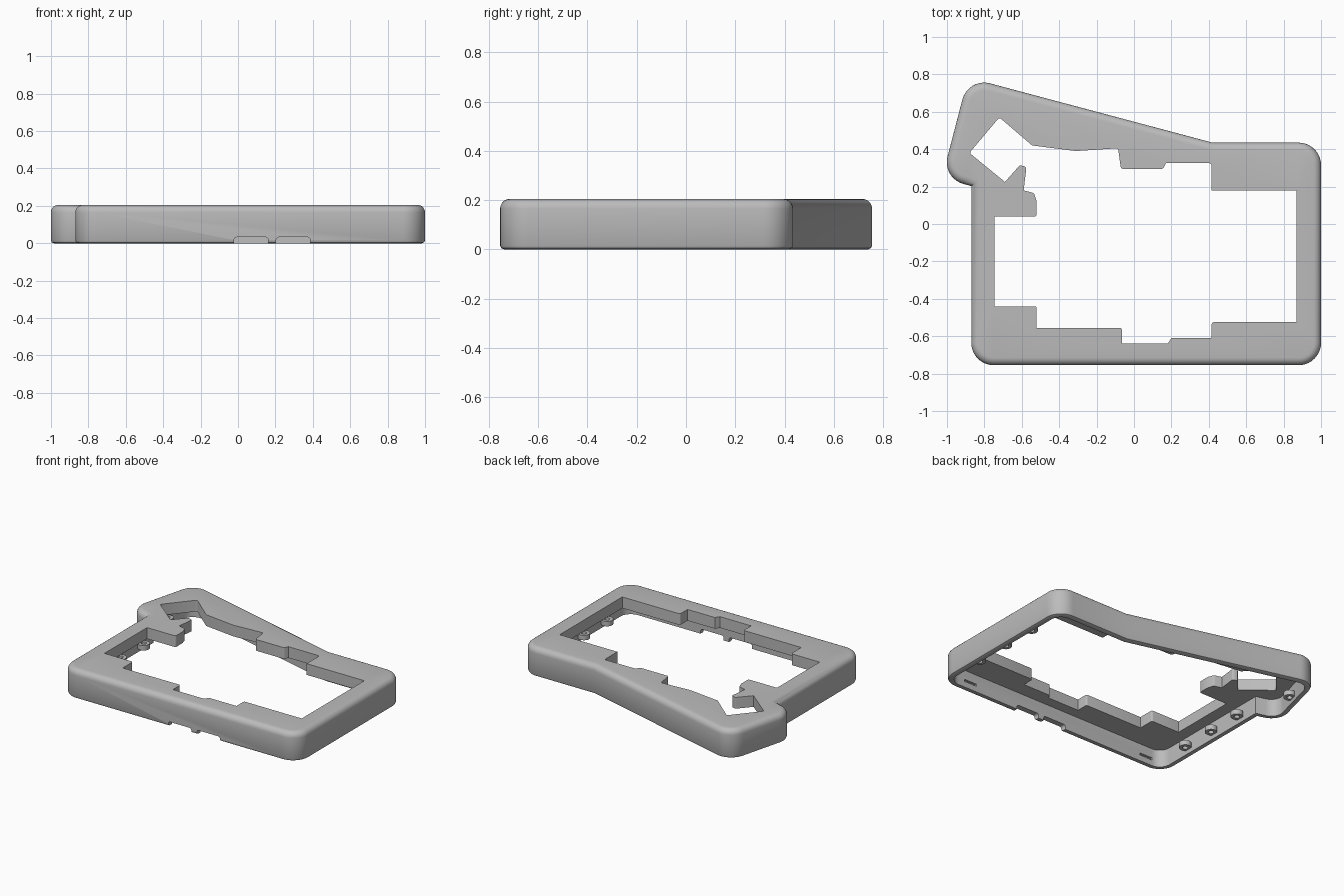
import bpy, bmesh, math
from mathutils import Vector

cube = bpy.data.objects.get("Cube")
if cube:
    bpy.data.objects.remove(cube, do_unlink=True)

grey = bpy.data.materials.new("light_grey")
grey.use_nodes = True
grey.diffuse_color = (0.5, 0.5, 0.5, 1)
grey.node_tree.nodes["Principled BSDF"].inputs["Base Color"].default_value = (0.5, 0.5, 0.5, 1)

TOP, CEILING, WALL = 0.205, 0.125, 0.04


def make_object(name, bm):
    bmesh.ops.recalc_face_normals(bm, faces=bm.faces[:])
    mesh = bpy.data.meshes.new(name)
    bm.to_mesh(mesh)
    bm.free()
    mesh.materials.append(grey)
    obj = bpy.data.objects.new(name, mesh)
    bpy.context.collection.objects.link(obj)
    return obj


def smooth(obj):
    bpy.ops.object.select_all(action="DESELECT")
    bpy.context.view_layer.objects.active = obj
    obj.select_set(True)
    bpy.ops.object.shade_smooth_by_angle(angle=math.radians(35))


def rounded(corners, steps=10):
    """Outline through (x, y, radius) corners, each filleted by its radius."""
    pts = []
    for i, (x, y, r) in enumerate(corners):
        p = Vector((x, y))
        a = (Vector(corners[i - 1][:2]) - p).normalized()
        b = (Vector(corners[(i + 1) % len(corners)][:2]) - p).normalized()
        if r == 0:
            pts.append(p)
            continue
        half = a.angle(b) / 2
        centre = p + (a + b).normalized() * r / math.sin(half)
        start = p + a * r / math.tan(half) - centre
        end = p + b * r / math.tan(half) - centre
        sweep = math.pi - 2 * half
        for k in range(steps + 1):
            t = k / steps
            pts.append(centre + (start * math.sin((1 - t) * sweep)
                                 + end * math.sin(t * sweep)) / math.sin(sweep))
    return pts


def inset(pts, d):
    """Mitred inward offset of a counter-clockwise outline."""
    out = []
    for i, p in enumerate(pts):
        a = (p - pts[i - 1]).normalized()
        b = (pts[(i + 1) % len(pts)] - p).normalized()
        na, nb = Vector((-a.y, a.x)), Vector((-b.y, b.x))
        out.append(p + (na + nb) * d / (1 + na.dot(nb)))
    return out


# Outer outline with the angled thumb corner
R = 0.12
outline = rounded([(-0.87, -0.755, R), (1, -0.755, R), (1, 0.435, R), (0.42, 0.435, 0),
                   (-0.887, 0.783, R), (-1.027, 0.245, R), (-0.87, 0.203, 0)])

# Stepped opening
S = 0.012
opening = rounded([(-0.745, -0.44, 0), (-0.52, -0.44, S), (-0.52, -0.555, 0), (-0.065, -0.555, S),
                   (-0.065, -0.64, 0), (0.18, -0.64, 0), (0.2, -0.61, 0), (0.415, -0.61, 0),
                   (0.415, -0.525, S), (0.87, -0.525, 0), (0.87, 0.18, 0), (0.415, 0.18, 0),
                   (0.415, 0.325, S), (0.17, 0.325, 0), (0.155, 0.295, S), (-0.07, 0.295, S),
                   (-0.085, 0.405, S), (-0.31, 0.39, 0), (-0.545, 0.42, 0), (-0.72, 0.57, S),
                   (-0.88, 0.38, S), (-0.69, 0.225, 0), (-0.61, 0.315, S), (-0.575, 0.305, S),
                   (-0.59, 0.18, 0), (-0.535, 0.165, S), (-0.52, 0.12, 0), (-0.52, 0.04, S),
                   (-0.745, 0.04, 0)], 3)

# Shell: inner wall, rim, outer wall and rounded top edge as one swept profile
bm = bmesh.new()


def ring(pts, z):
    return [bm.verts.new((p.x, p.y, z)) for p in pts]


def bridge(a, b):
    for i in range(len(a)):
        bm.faces.new((a[i - 1], a[i], b[i], b[i - 1]))


def fill_between(a, b):
    edges = [bm.edges.get((loop[i - 1], loop[i])) for loop in (a, b) for i in range(len(loop))]
    bmesh.ops.triangle_fill(bm, edges=edges, use_beauty=True)


F = 0.04
profile = [(WALL, CEILING), (WALL, 0), (0.016, 0), (0.005, 0.005), (0, 0.016)]
for k in range(6):
    t = math.radians(18 * k)
    profile.append((F * (1 - math.cos(t)), TOP - F * (1 - math.sin(t))))
rings = [ring(inset(outline, d), z) for d, z in profile]
for a, b in zip(rings, rings[1:]):
    bridge(a, b)
hole_top, hole_low = ring(opening, TOP), ring(opening, CEILING)
bridge(hole_top, hole_low)
fill_between(rings[-1], hole_top)
fill_between(rings[0], hole_low)
case = make_object("case_shell", bm)


def box(name, x, y, z, sx, sy, sz):
    bm = bmesh.new()
    bmesh.ops.create_cube(bm, size=1)
    bmesh.ops.scale(bm, vec=(sx, sy, sz), verts=bm.verts[:])
    bmesh.ops.translate(bm, vec=(x, y, z), verts=bm.verts[:])
    return bm


def cut(bm):
    cutter = make_object("cutter", bm)
    cutter.hide_render = True
    mod = case.modifiers.new("cut", "BOOLEAN")
    mod.operation, mod.solver, mod.object = "DIFFERENCE", "EXACT", cutter
    bpy.context.view_layer.objects.active = case
    bpy.ops.object.modifier_apply(modifier=mod.name)
    bpy.data.objects.remove(cutter, do_unlink=True)


# Cable notches under the front wall
for x in (0.07, 0.295):
    notch = box("notch", x, -0.735, 0, 0.182, 0.1, 0.066)
    upright = [e for e in notch.edges if abs(e.verts[0].co.y - e.verts[1].co.y) > 0.05]
    bmesh.ops.bevel(notch, geom=upright, offset=0.015, segments=3, profile=0.5, affect="EDGES")
    cut(notch)

# Clip slots inside the front wall
for x in (-0.7, 0.78):
    cut(box("slot", x, -0.715, 0.05, 0.1, 0.03, 0.016))

smooth(case)


# Screw rings standing off the side walls
def screw_ring(name, x, y, z0=0.03, z1=0.065, r=0.04, hole=0.018, n=24):
    bm = bmesh.new()
    loops = [[bm.verts.new((x + rad * math.cos(math.tau * i / n),
                            y + rad * math.sin(math.tau * i / n), z)) for i in range(n)]
             for rad, z in ((r, z0), (r, z1), (hole, z1), (hole, z0))]
    for k, loop in enumerate(loops):
        prev = loops[k - 1]
        for i in range(n):
            bm.faces.new((prev[i - 1], prev[i], loop[i], loop[i - 1]))
    smooth(make_object(name, bm))


for i, y in enumerate((-0.44, -0.18, 0.08)):
    screw_ring(f"left_screw_ring_{i}", 0.93, y)
    screw_ring(f"right_screw_ring_{i}", -0.8, y)
screw_ring("corner_screw_ring", -0.9, 0.49)
